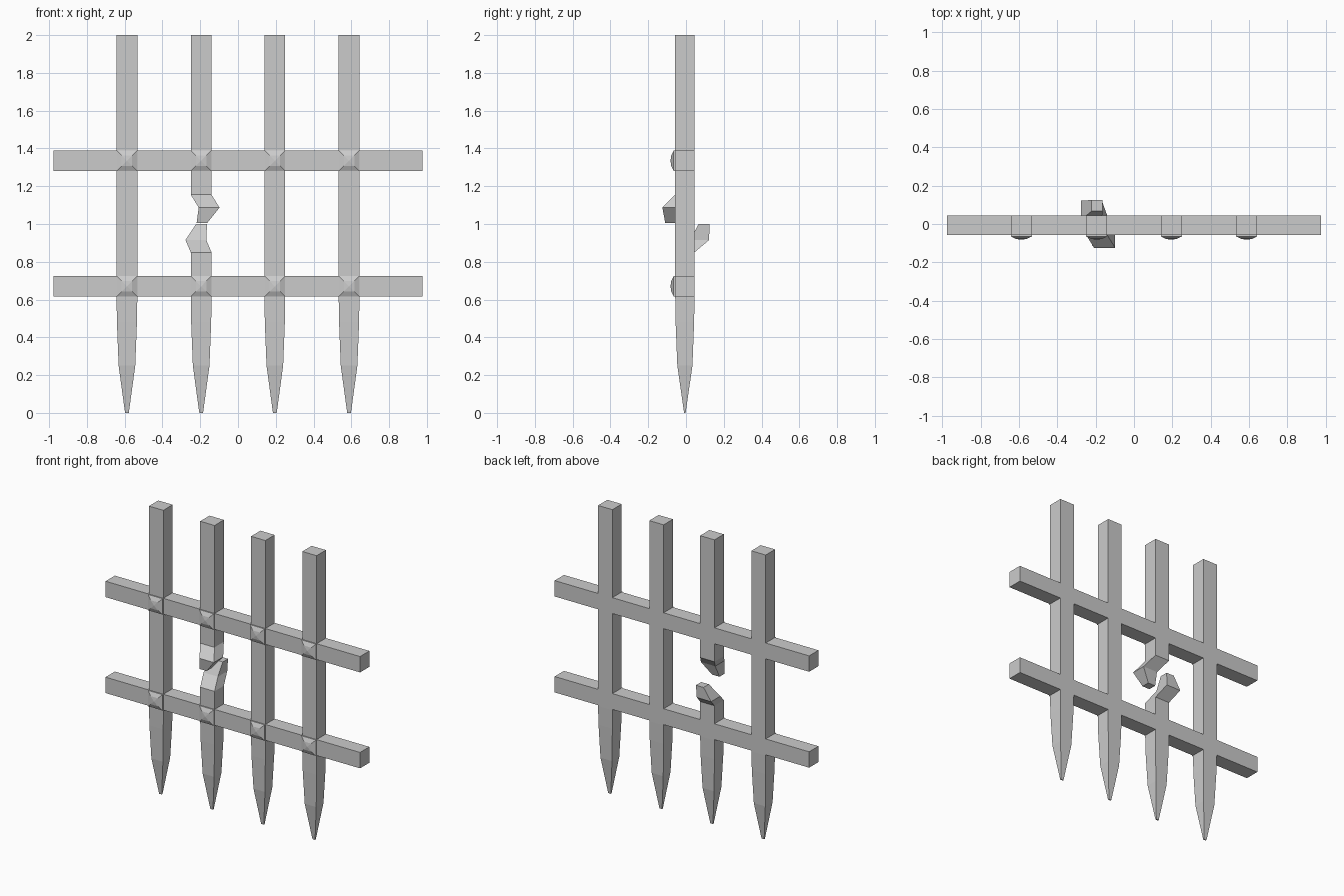
import bpy, bmesh

if "Cube" in bpy.data.objects:
    bpy.data.objects.remove(bpy.data.objects["Cube"])

YC = -0.006            # depth centre of the grate
HX, HY = 0.055, 0.051  # half width and half depth of the bars
BARS = [-0.588, -0.195, 0.195, 0.588]
RAILS = [0.67, 1.335]


def make(name, bm):
    bmesh.ops.recalc_face_normals(bm, faces=bm.faces)
    me = bpy.data.meshes.new(name)
    bm.to_mesh(me)
    bm.free()
    ob = bpy.data.objects.new(name, me)
    bpy.context.collection.objects.link(ob)
    return ob


def loft(bm, rings):
    """Square rings (x, y, z, half x, half y) skinned into a closed bar."""
    loops = [[bm.verts.new((x + sx * hx, y + sy * hy, z))
              for sx, sy in ((-1, -1), (1, -1), (1, 1), (-1, 1))]
             for x, y, z, hx, hy in rings]
    for a, b in zip(loops, loops[1:]):
        for i in range(4):
            j = (i + 1) % 4
            bm.faces.new((a[i], a[j], b[j], b[i]))
    bm.faces.new(loops[0][::-1])
    bm.faces.new(loops[-1])


def spike(x):
    """Tapered foot up to the start of the straight bar."""
    return [(x, YC, 0, 0.010, 0.004), (x, YC, 0.25, 0.044, 0.040),
            (x, YC, 0.48, 0.053, 0.049), (x, YC, 0.61, HX, HY)]


# Upright bars, the second one snapped in the middle
for i, x in enumerate(BARS):
    bm = bmesh.new()
    if i == 1:
        loft(bm, spike(x) + [(x, YC, 0.85, HX, HY),
                             (x - 0.028, 0.071, 0.915, HX, HY),
                             (x + 0.002, 0.096, 1.0, 0.029, 0.029)])
        loft(bm, [(x + 0.004, -0.082, 1.005, 0.028, 0.028),
                  (x + 0.042, -0.074, 1.087, HX, HY),
                  (x, YC, 1.155, HX, HY), (x, YC, 2, HX, HY)])
    else:
        loft(bm, spike(x) + [(x, YC, 2, HX, HY)])
    make("broken_upright_bar" if i == 1 else "upright_bar", bm)

# Cross rails, made of the pieces between the uprights
edges = [-0.976] + [x + s * HX for x in BARS for s in (-1, 1)] + [0.976]
for z in RAILS:
    bm = bmesh.new()
    for a, b in zip(edges[::2], edges[1::2]):
        c, h = (a + b) / 2, (b - a) / 2
        loft(bm, [(c, YC, z - HX, h, HY), (c, YC, z + HX, h, HY)])
    make("cross_rail", bm)

# Pyramid studs on the front of each crossing
bm = bmesh.new()
front = YC - HY
for z in RAILS:
    for x in BARS:
        loops = [[bm.verts.new((x + sx * h, y, z + sz * h))
                  for sx, sz in ((-1, -1), (1, -1), (1, 1), (-1, 1))]
                 for h, y in ((HX, front), (HX, front - 0.008), (0.028, front - 0.021))]
        tip = bm.verts.new((x, front - 0.025, z))
        for a, b in zip(loops, loops[1:]):
            for k in range(4):
                j = (k + 1) % 4
                bm.faces.new((a[k], a[j], b[j], b[k]))
        for k in range(4):
            bm.faces.new((loops[-1][k], loops[-1][(k + 1) % 4], tip))
        bm.faces.new(loops[0][::-1])
make("studs", bm)
